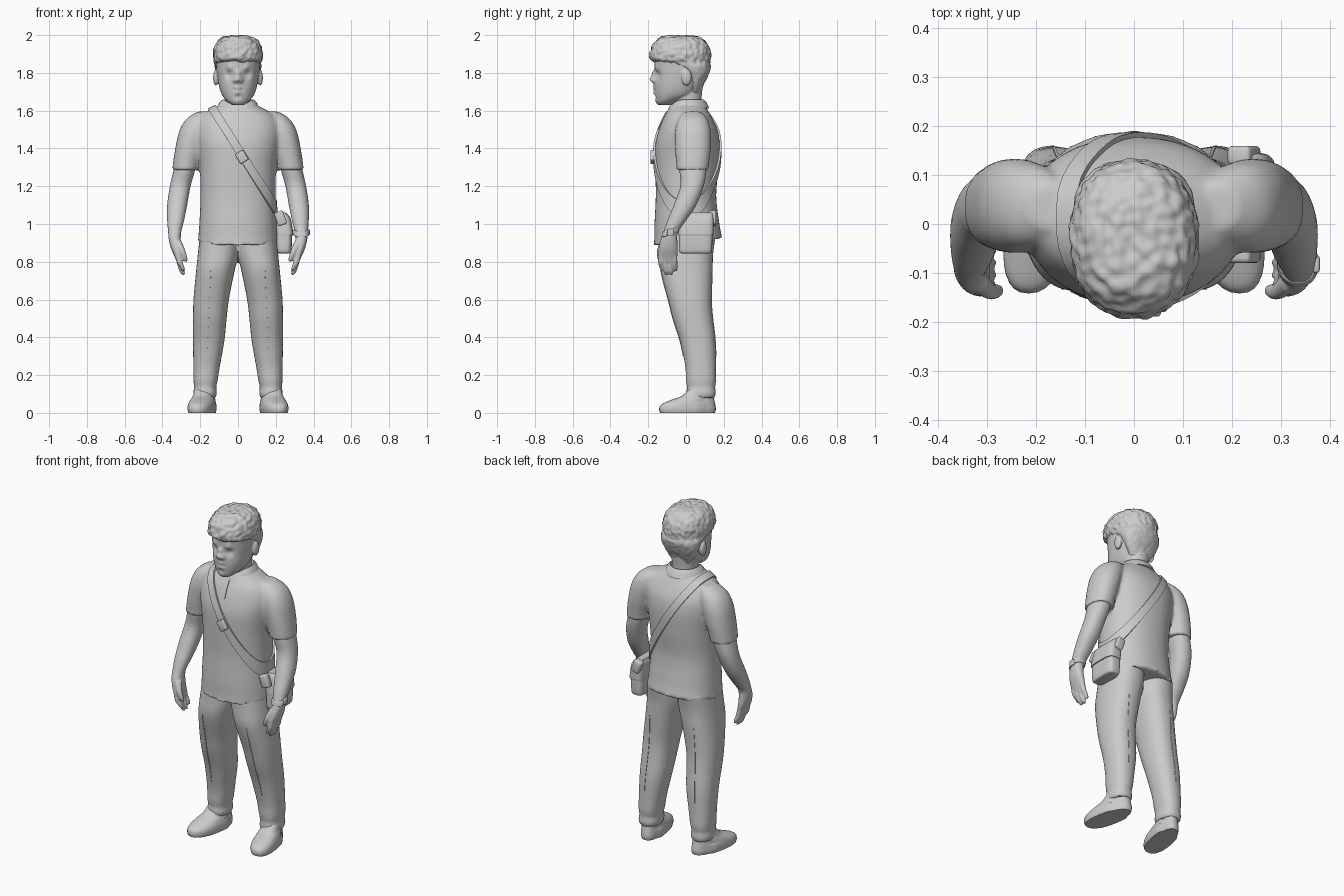
import bpy, bmesh, math
from mathutils import Vector, noise
from mathutils.bvhtree import BVHTree

if "Cube" in bpy.data.objects:
    bpy.data.objects.remove(bpy.data.objects["Cube"])


def catmull(rings, steps):
    rings = [tuple(r) + (0,) * (6 - len(r)) for r in rings]
    out = []
    for i in range(len(rings) - 1):
        p0, p1 = rings[max(i - 1, 0)], rings[i]
        p2, p3 = rings[i + 1], rings[min(i + 2, len(rings) - 1)]
        for k in range(steps):
            t = k / steps
            out.append([0.5 * (2*b + (c - a)*t + (2*a - 5*b + 4*c - d)*t*t + (3*b - a - 3*c + d)*t**3)
                        for a, b, c, d in zip(p0, p1, p2, p3)])
    return out + [list(rings[-1])]


def loft(bm, rings, n=2.2, segs=32, sx=1, steps=4):
    """Closed body through superellipse rings (z, cx, cy, rx, ry, tilt)."""
    loops = []
    for z, cx, cy, rx, ry, tilt in catmull(rings, steps):
        loop = []
        for i in range(segs):
            a = 2 * math.pi * i / segs
            c, s = math.cos(a), math.sin(a)
            x = math.copysign(abs(c) ** (2 / n), c) * rx
            y = math.copysign(abs(s) ** (2 / n), s) * ry
            loop.append(bm.verts.new((sx * (cx + x), cy + y, z + tilt * y)))
        loops.append(loop)
    for a, b in zip(loops, loops[1:]):
        for i in range(segs):
            j = (i + 1) % segs
            bm.faces.new((a[i], a[j], b[j], b[i]))
    bm.faces.new(loops[0])
    bm.faces.new(loops[-1])


def ball(bm, loc, scale):
    res = bmesh.ops.create_uvsphere(bm, u_segments=20, v_segments=12, radius=1)
    for v in res["verts"]:
        v.co = Vector([l + c * s for l, c, s in zip(loc, v.co, scale)])


def finish(name, bm, voxel=0, smooth=0, solid=0, bevel=0, angle=40):
    bmesh.ops.recalc_face_normals(bm, faces=bm.faces)
    me = bpy.data.meshes.new(name)
    bm.to_mesh(me)
    bm.free()
    ob = bpy.data.objects.new(name, me)
    bpy.context.collection.objects.link(ob)
    if solid:
        m = ob.modifiers.new("solid", 'SOLIDIFY')
        m.thickness, m.offset = solid, 0
    if bevel:
        m = ob.modifiers.new("bevel", 'BEVEL')
        m.width, m.segments = bevel, 3
    if voxel:
        m = ob.modifiers.new("remesh", 'REMESH')
        m.mode, m.voxel_size = 'VOXEL', voxel
    if smooth:
        m = ob.modifiers.new("smooth", 'SMOOTH')
        m.factor, m.iterations = 0.5, smooth
    dg = bpy.context.evaluated_depsgraph_get()
    me = bpy.data.meshes.new_from_object(ob.evaluated_get(dg))
    ob.modifiers.clear()
    ob.data = me
    me.shade_smooth()
    me.set_sharp_from_angle(angle=math.radians(angle))
    return ob


def bvh_of(ob):
    return BVHTree.FromPolygons([v.co for v in ob.data.vertices], [p.vertices for p in ob.data.polygons])


def ribbon(name, bvh, rays, side, off, thick, closed=False):
    """Flat band laid on a surface by casting rays outwards from inside it."""
    bm = bmesh.new()
    rows = []
    for o, d in rays:
        hits = [bvh.ray_cast(o + side * s, d)[0] for s in (-1, 0, 1)]
        if all(hits):
            rows.append([bm.verts.new(h + d * off) for h in hits])
    pairs = list(zip(rows, rows[1:])) + ([(rows[-1], rows[0])] if closed else [])
    for a, b in pairs:
        for k in (0, 1):
            bm.faces.new((a[k], a[k + 1], b[k + 1], b[k]))
    return finish(name, bm, solid=thick)


def box(name, loc, size, rot_y=0, bevel=0.006):
    bm = bmesh.new()
    bmesh.ops.create_cube(bm, size=1)
    for v in bm.verts:
        v.co = Vector([c * s for c, s in zip(v.co, size)])
    ob = finish(name, bm, bevel=bevel)
    ob.location, ob.rotation_euler.y = loc, rot_y


# shirt: torso and both sleeves fused
bm = bmesh.new()
loft(bm, [(.905, 0, .01, .213, .182, .1), (.93, 0, .01, .21, .178, .08), (1.0, 0, .005, .205, .172),
          (1.15, 0, 0, .198, .16), (1.3, 0, .005, .203, .168), (1.42, 0, .008, .22, .17),
          (1.5, 0, .012, .225, .155), (1.56, 0, .01, .205, .13), (1.595, 0, .01, .165, .11),
          (1.635, 0, .008, .09, .09)], segs=48)
for s in (-1, 1):
    loft(bm, [(1.285, .278, .035, .07, .086), (1.31, .276, .035, .07, .086), (1.4, .257, .037, .075, .095),
              (1.49, .232, .037, .08, .095), (1.555, .205, .037, .07, .078), (1.595, .17, .035, .045, .045)], sx=s)
shirt = finish("shirt", bm, voxel=.01, smooth=5)
shirt_bvh = bvh_of(shirt)

# trousers
bm = bmesh.new()
for s in (-1, 1):
    loft(bm, [(.95, .1, .015, .1, .145), (.85, .104, .005, .108, .14), (.75, .12, .003, .102, .138),
              (.6, .142, .02, .094, .115), (.5, .149, .036, .089, .106), (.38, .155, .062, .083, .094),
              (.25, .166, .077, .071, .082), (.17, .172, .08, .064, .08), (.135, .174, .08, .058, .074),
              (.11, .174, .08, .063, .079), (.08, .175, .08, .058, .074)], n=2.3, sx=s)
trousers = finish("trousers", bm, voxel=.01, smooth=5)
leg_bvh = bvh_of(trousers)
for s in (-1, 1):
    for d in (-1, 1):
        rays = [(Vector((s * (.168 - .05 * (.3 + .025 * k - .3)), .04, .3 + .025 * k)), Vector((0, d, 0)))
                for k in range(19)]
        ribbon("trouser_crease", leg_bvh, rays, Vector((.003, 0, 0)), .001, .004)

# shoes, turned outwards
for s in (-1, 1):
    bm = bmesh.new()
    loft(bm, [(0, 0, .008, .066, .145), (.02, 0, .008, .07, .15), (.045, 0, .012, .068, .143),
              (.068, 0, .035, .062, .115), (.09, 0, .062, .055, .085), (.125, 0, .08, .05, .065)], n=2.4)
    for v in bm.verts:
        y = v.co.y - .08
        if y > 0:
            v.co.x *= .85
        v.co.x = s * (v.co.x + .178 - y * .17)
    finish("shoe", bm)

# bare arms with hands
for s in (-1, 1):
    bm = bmesh.new()
    loft(bm, [(1.38, .265, .037, .055, .068), (1.29, .283, .037, .057, .072), (1.2, .306, .032, .055, .062),
              (1.1, .322, -.005, .053, .06), (1.02, .33, -.048, .045, .05), (.96, .335, -.08, .035, .039),
              (.92, .335, -.09, .032, .044), (.87, .328, -.094, .027, .051), (.825, .315, -.096, .02, .05),
              (.805, .311, -.096, .016, .045)], sx=s)
    for y, tip in ((-.134, .755), (-.11, .73), (-.084, .73), (-.06, .75)):
        loft(bm, [(.85, .32, y, .016, .015), (.8, .31, y, .016, .015), (tip + .02, .297, y + .004, .014, .013),
                  (tip, .288, y + .006, .008, .008)], n=2, segs=12, sx=s)
    loft(bm, [(.91, .318, -.115, .02, .022), (.86, .296, -.137, .017, .018), (.82, .281, -.137, .014, .015),
              (.8, .275, -.134, .008, .008)], n=2, segs=12, sx=s)
    finish("arm", bm, voxel=.006, smooth=4)

# head and neck: fused volumes, then features pushed in and out
bm = bmesh.new()
loft(bm, [(1.55, 0, .012, .085, .085), (1.64, 0, .008, .07, .074), (1.74, 0, .01, .07, .08)])
loft(bm, [(1.63, 0, -.11, .03, .036), (1.648, 0, -.098, .056, .058), (1.68, 0, -.062, .083, .1),
          (1.72, 0, -.045, .098, .121), (1.77, 0, -.027, .108, .139), (1.83, 0, -.02, .115, .147),
          (1.89, 0, -.02, .116, .145), (1.95, 0, -.02, .09, .11), (1.97, 0, -.02, .05, .06)], segs=40)
for s in (-1, 1):
    ball(bm, (s * .117, .003, 1.775), (.015, .027, .043))
head = finish("head", bm, voxel=.005, smooth=6)
features = [(.045, -.148, 1.792, .024, .016), (.045, -.135, 1.792, .013, -.007), (.045, -.158, 1.826, .018, -.007),
            (0, -.165, 1.768, .02, -.027), (0, -.163, 1.8, .014, -.014), (.018, -.165, 1.758, .011, -.009),
            (0, -.165, 1.717, .02, -.008), (.018, -.165, 1.708, .011, .006), (0, -.165, 1.708, .01, .006),
            (0, -.163, 1.695, .02, -.009), (0, -.16, 1.676, .014, .006), (0, -.15, 1.65, .022, -.006)]
base = [v.co.copy() for v in head.data.vertices]
for x, y, z, r, push in features:
    for sx in {x, -x}:
        c = Vector((sx, y, z))
        for v, p in zip(head.data.vertices, base):
            if p.y < -.05:
                v.co.y += push * math.exp(-((p - c).length / r) ** 2)

# short curly hair
bm = bmesh.new()
loft(bm, [(1.997, 0, -.035, .05, .07), (1.985, 0, -.032, .088, .11), (1.955, 0, -.03, .116, .143),
          (1.91, 0, -.03, .131, .16), (1.872, 0, -.03, .129, .16), (1.855, 0, -.01, .125, .138),
          (1.83, 0, .035, .123, .097), (1.78, 0, .053, .11, .06), (1.72, 0, .05, .08, .035),
          (1.69, 0, .045, .06, .03)], segs=40, steps=3)
hair = finish("hair", bm, voxel=.007, smooth=3)
for v in hair.data.vertices:
    amp = .008 if v.co.z > 1.85 else .003
    v.co += v.normal * amp * noise.noise(v.co * 45)

# collar, open at the front
bm = bmesh.new()
rows = []
for i in range(41):
    a = math.radians(-90 + 8 + 344 * i / 40)
    c, s = math.cos(a), math.sin(a)
    f = max(0, -s) ** 3
    rows.append([bm.verts.new((c * rx, .006 + s * ry, z - drop * f)) for rx, ry, z, drop in
                 ((.08, .082, 1.625, .04), (.083, .088, 1.655, .035), (.096, .1, 1.64, .045), (.108, .112, 1.612, .05))])
for a, b in zip(rows, rows[1:]):
    for k in range(3):
        bm.faces.new((a[k], a[k + 1], b[k + 1], b[k]))
finish("collar", bm, solid=.009, angle=60)
ribbon("placket", shirt_bvh, [(Vector((0, 0, 1.5 + .012 * k)), Vector((0, -1, 0))) for k in range(9)],
       Vector((.014, 0, 0)), .002, .007)

# shoulder strap wrapped round the torso, with buckle
u = Vector((.36, 0, -.57)).normalized()
v = Vector((0, 1, 0))
centre = Vector((.04, .01, 1.335))
rays = [(centre, u * math.cos(t) + v * math.sin(t)) for t in [2 * math.pi * i / 72 for i in range(72)]]
ribbon("strap", shirt_bvh, rays, u.cross(v) * .022, .005, .012, closed=True)
box("strap_buckle", (.02, -.178, 1.355), (.06, .022, .05), math.radians(58))

# bag on the hip with flap and strap tabs
bm = bmesh.new()
loft(bm, [(.845, .243, .05, .03, .075), (.86, .243, .05, .04, .087), (.95, .242, .052, .043, .088),
          (1.03, .235, .058, .036, .082), (1.055, .228, .06, .02, .075)], n=4, segs=40)
finish("bag", bm)
bm = bmesh.new()
loft(bm, [(.94, .245, .052, .046, .091), (.955, .245, .053, .047, .092), (1.03, .237, .058, .041, .087),
          (1.062, .228, .06, .022, .078)], n=4, segs=40)
finish("bag_flap", bm)
for y in (-.06, .14):
    box("strap_tab", (.225, y, 1.03), (.05, .04, .075), math.radians(-20), .01)

# wristwatch
bm = bmesh.new()
loft(bm, [(.942, .335, -.083, .039, .043, .3), (.947, .335, -.083, .042, .046, .3),
          (.967, .335, -.078, .042, .046, .3), (.972, .335, -.078, .039, .043, .3)])
finish("watch_band", bm)
box("watch_face", (.373, -.082, .956), (.014, .036, .036))
